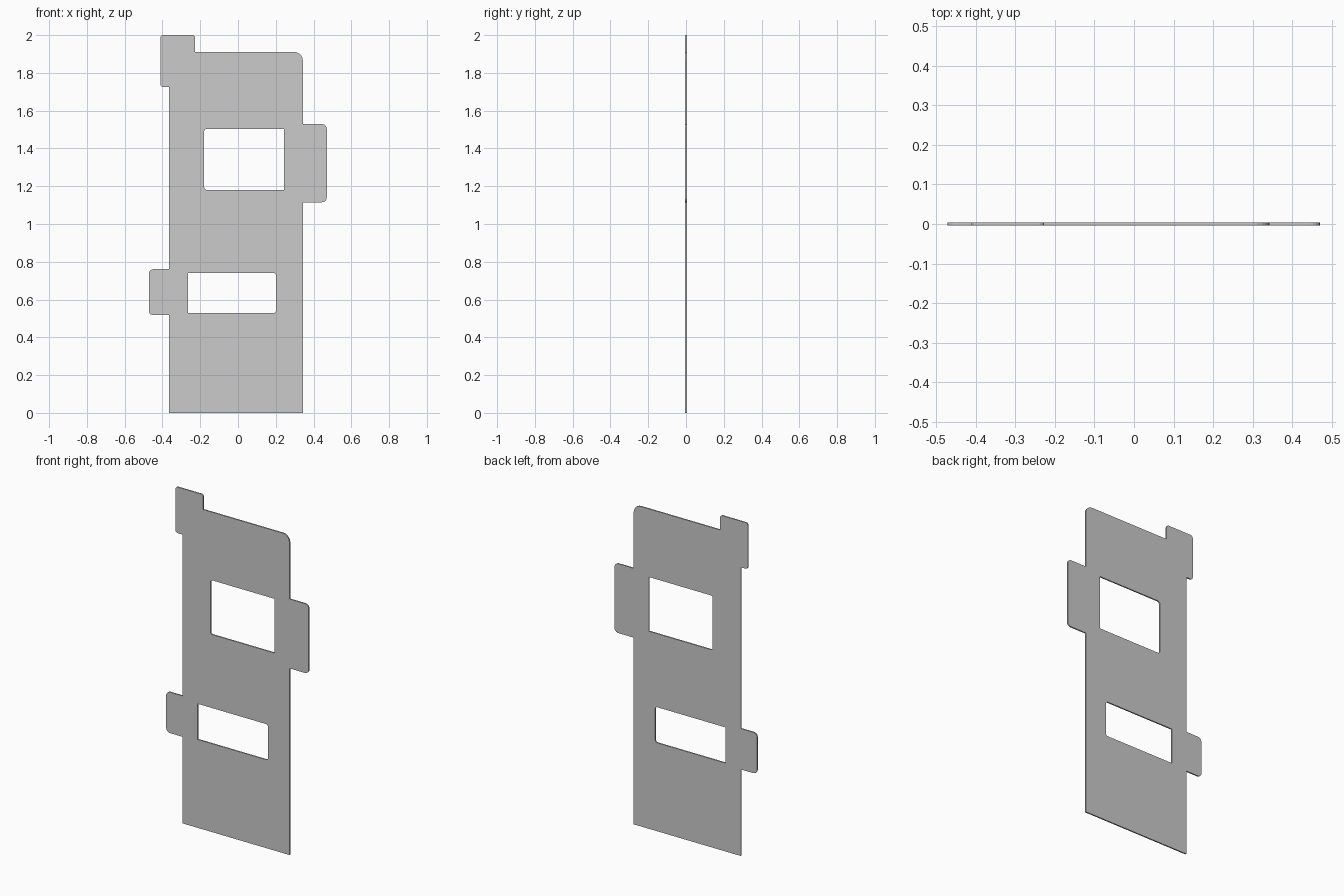
import bpy
import bmesh
from math import pi, sin, cos
from mathutils import Vector

if "Cube" in bpy.data.objects:
    bpy.data.objects.remove(bpy.data.objects["Cube"])

THICK = 0.008


def rounded(points, steps=5):
    """Turn (x, z, radius) corners into a loop with rounded corners."""
    out = []
    n = len(points)
    for i, (x, z, r) in enumerate(points):
        p = Vector((x, z))
        if r == 0:
            out.append(p)
            continue
        a = (Vector(points[i - 1][:2]) - p).normalized()
        b = (Vector(points[(i + 1) % n][:2]) - p).normalized()
        centre = p + (a + b) * r
        for k in range(steps + 1):
            t = k / steps * pi / 2
            out.append(centre - b * r * cos(t) - a * r * sin(t))
    return out


def window(x0, x1, z0, z1, left_r, right_r):
    return [(x0, z0, left_r), (x1, z0, right_r), (x1, z1, right_r), (x0, z1, left_r)]


# Plate outline, counter-clockwise from the bottom left, with three side tabs
outline = [
    (-0.365, 0, 0), (0.343, 0, 0),
    (0.343, 1.115, 0), (0.47, 1.115, 0.025), (0.47, 1.529, 0.025), (0.343, 1.529, 0),
    (0.343, 1.911, 0.045), (-0.227, 1.911, 0),
    (-0.227, 2.0, 0.015), (-0.411, 2.0, 0.015), (-0.411, 1.725, 0.015), (-0.365, 1.725, 0),
    (-0.365, 0.761, 0), (-0.472, 0.761, 0.025), (-0.472, 0.517, 0.025), (-0.365, 0.517, 0),
]

# Two window openings, rounded on one side
upper_window = window(-0.179, 0.243, 1.18, 1.504, 0.014, 0)
lower_window = window(-0.264, 0.201, 0.528, 0.741, 0, 0.014)

# Fill the loops, leaving the windows open, and extrude to sheet thickness
bm = bmesh.new()
edges = []
for loop in (outline, upper_window, lower_window):
    vs = [bm.verts.new((p.x, -THICK / 2, p.y)) for p in rounded(loop)]
    edges += [bm.edges.new((vs[i - 1], vs[i])) for i in range(len(vs))]
bmesh.ops.triangle_fill(bm, edges=edges, use_beauty=True, normal=(0, -1, 0))
ext = bmesh.ops.extrude_face_region(bm, geom=bm.faces[:], use_keep_orig=True)
moved = [v for v in ext["geom"] if isinstance(v, bmesh.types.BMVert)]
bmesh.ops.translate(bm, verts=moved, vec=(0, THICK, 0))
bmesh.ops.recalc_face_normals(bm, faces=bm.faces[:])

mesh = bpy.data.meshes.new("tabbed_plate")
bm.to_mesh(mesh)
bm.free()
plate = bpy.data.objects.new("tabbed_plate", mesh)
bpy.context.collection.objects.link(plate)
